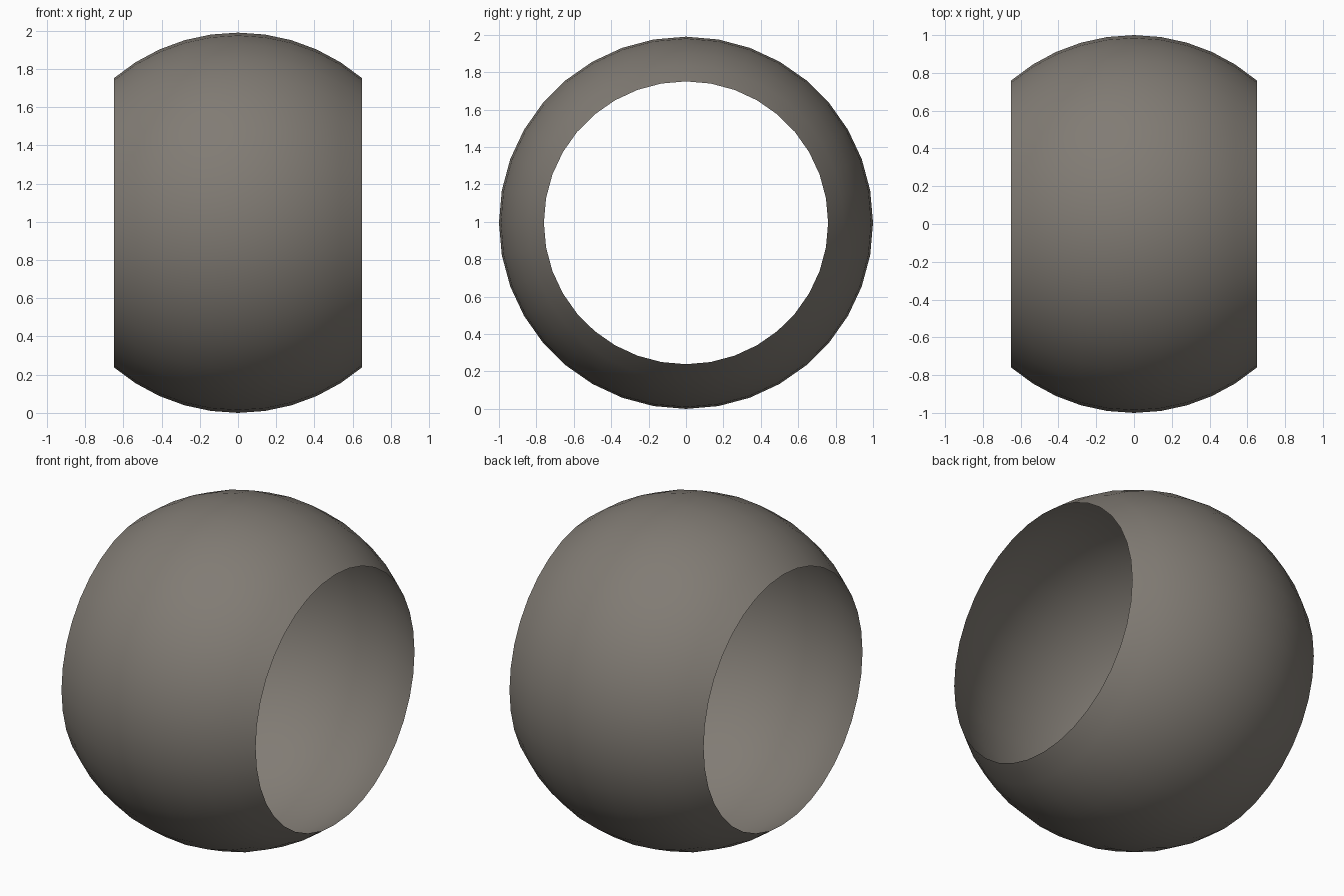
import bpy, bmesh, math
from mathutils import Matrix, Vector

if "Cube" in bpy.data.objects:
    bpy.data.objects.remove(bpy.data.objects["Cube"])

RADIUS = 1.0        # sphere radius
HALF_WIDTH = 0.65   # openings are cut at x = +/- this
RINGS, SEGMENTS = 11, 36

mat = bpy.data.materials.new("warm grey")
mat.diffuse_color = (0.22, 0.20, 0.175, 1.0)
mat.use_nodes = True
mat.node_tree.nodes["Principled BSDF"].inputs["Base Color"].default_value = mat.diffuse_color

# Thin spherical band, open at both x ends: an arc spun about the x axis
bm = bmesh.new()
limit = math.asin(HALF_WIDTH / RADIUS)
arc = []
for i in range(RINGS):
    a = -limit + 2 * limit * i / (RINGS - 1)
    arc.append(bm.verts.new((RADIUS * math.sin(a), 0, RADIUS * math.cos(a))))
edges = [bm.edges.new(pair) for pair in zip(arc, arc[1:])]
bmesh.ops.spin(bm, geom=arc + edges, cent=(0, 0, 0), axis=(1, 0, 0),
               angle=math.tau, steps=SEGMENTS, use_merge=True)
bmesh.ops.remove_doubles(bm, verts=bm.verts, dist=1e-4)

# Slightly flattened in height, standing on the ground
bmesh.ops.transform(bm, verts=bm.verts, matrix=Matrix.Translation((0, 0, 0.995))
                    @ Matrix.Scale(0.995, 4, (0, 0, 1)))

# Normals face outwards, smooth shading all over
bm.normal_update()
centre = Vector((0, 0, 0.995))
for f in bm.faces:
    if f.normal.dot(f.calc_center_median() - centre) < 0:
        f.normal_flip()
    f.smooth = True

mesh = bpy.data.meshes.new("open_sphere_shell")
bm.to_mesh(mesh)
bm.free()
mesh.materials.append(mat)
shell = bpy.data.objects.new("open_sphere_shell", mesh)
bpy.context.collection.objects.link(shell)
